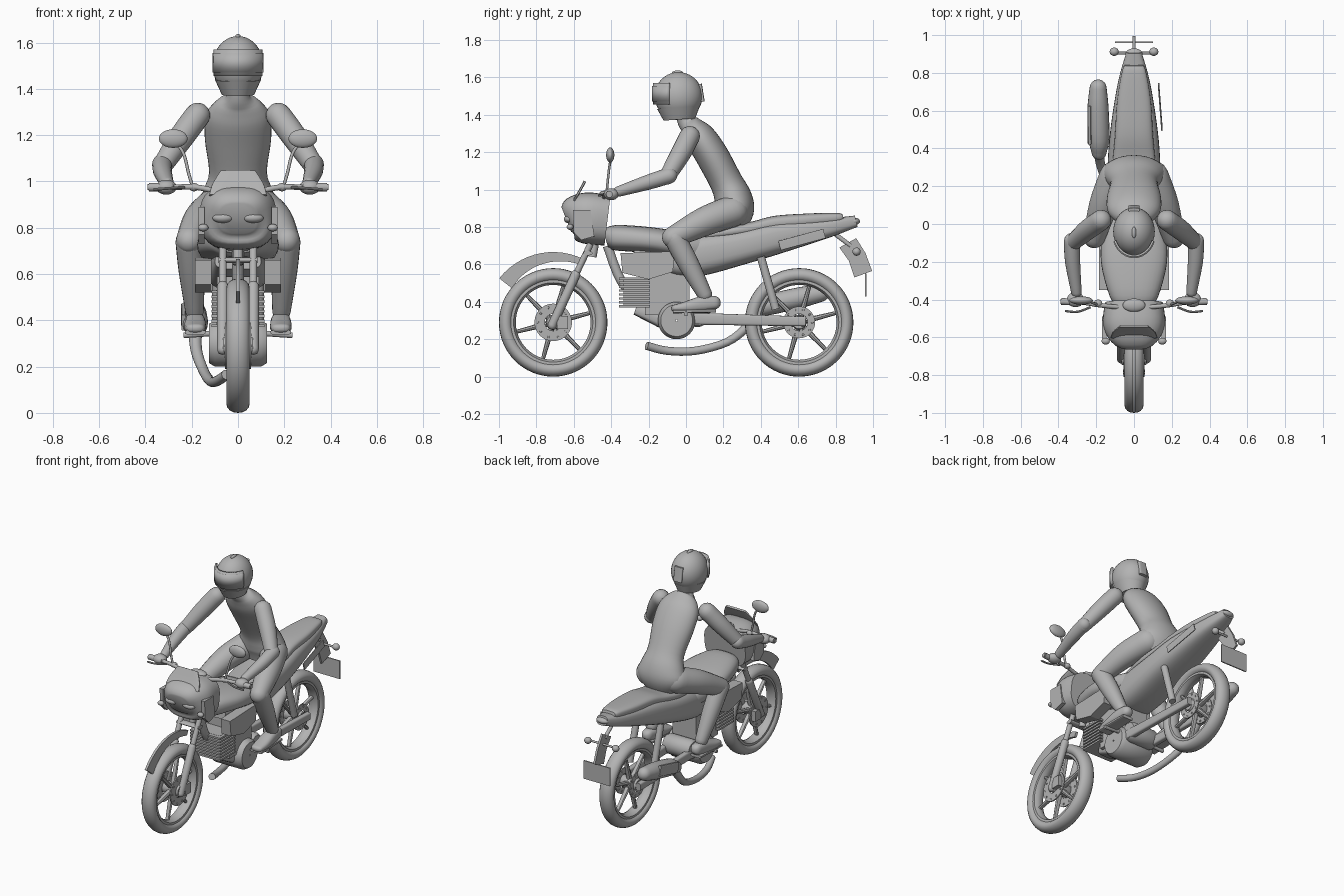
import bpy, bmesh, math
from mathutils import Vector

if "Cube" in bpy.data.objects:
    bpy.data.objects.remove(bpy.data.objects["Cube"])

grey = bpy.data.materials.new("plain grey")
grey.use_nodes = True
grey.diffuse_color = (0.45, 0.45, 0.45, 1)
grey.node_tree.nodes["Principled BSDF"].inputs["Base Color"].default_value = (0.45, 0.45, 0.45, 1)
TAU = math.tau


def finish(name, bm, angle=40):
    bmesh.ops.recalc_face_normals(bm, faces=bm.faces)
    mesh = bpy.data.meshes.new(name)
    bm.to_mesh(mesh)
    bm.free()
    mesh.materials.append(grey)
    mesh.shade_smooth()
    mesh.set_sharp_from_angle(angle=math.radians(angle))
    obj = bpy.data.objects.new(name, mesh)
    bpy.context.collection.objects.link(obj)
    return obj


def spline(pts, steps):
    """Catmull-Rom through sections of (x, y, z, half width, half depth)."""
    out = []
    for i in range(len(pts) - 1):
        a, b, c, d = pts[max(i - 1, 0)], pts[i], pts[i + 1], pts[min(i + 2, len(pts) - 1)]
        for k in range(steps):
            t = k / steps
            out.append([0.5 * (2 * q + (r - p) * t + (2 * p - 5 * q + 4 * r - s) * t * t
                        + (3 * q - p - 3 * r + s) * t ** 3) for p, q, r, s in zip(a, b, c, d)])
    return out + [list(pts[-1])]


def loft(name, secs, side=1, steps=4, sides=20, power=2, dome=False):
    secs = [(s[0] * side, *s[1:], s[-1]) if len(s) == 4 else (s[0] * side, *s[1:]) for s in secs]
    secs = spline(secs, steps)
    if dome:                                    # round off both ends
        for end, near in ((0, 1), (-1, -2)):
            p = Vector(secs[end][:3])
            out = (p - Vector(secs[near][:3])).normalized()
            a, b = secs[end][3:]
            for k in (0.35, 0.65, 0.88, 0.98):
                w = math.sqrt(1 - k * k)
                ring = [*(p + out * min(a, b) * k), a * w, b * w]
                secs.insert(0 if end == 0 else len(secs), ring)
    pts = [Vector(s[:3]) for s in secs]
    span = pts[-1] - pts[0]
    ref = Vector((0, 1, 0)) if abs(span.x) > max(abs(span.y), abs(span.z)) else Vector((1, 0, 0))
    bm, rings = bmesh.new(), []
    for i, s in enumerate(secs):
        t = (pts[min(i + 1, len(pts) - 1)] - pts[max(i - 1, 0)]).normalized()
        u = (ref - t * ref.dot(t)).normalized()
        v = t.cross(u)
        ring = []
        for k in range(sides):
            c, n = math.cos(TAU * k / sides), math.sin(TAU * k / sides)
            c, n = (math.copysign(abs(q) ** (2 / power), q) for q in (c, n))
            ring.append(bm.verts.new(pts[i] + u * c * s[3] + v * n * s[4]))
        rings.append(ring)
    for r, q in zip(rings, rings[1:]):
        for k in range(sides):
            bm.faces.new((r[k], r[k - 1], q[k - 1], q[k]))
    bm.faces.new(rings[0])
    bm.faces.new(rings[-1])
    return finish(name, bm)


def body(name, rows, power=2.5, dome=False):
    """Shell along y from rows of (y, bottom, top, half width)."""
    return loft(name, [(0, y, (lo + hi) / 2, w, (hi - lo) / 2) for y, lo, hi, w in rows],
                power=power, sides=32, dome=dome)


def lathe(name, profile, x, y, z, steps=48):
    """Spin a closed (x, radius) profile round an axle along x."""
    bm = bmesh.new()
    rings = [[bm.verts.new((x + px, y + r * math.cos(TAU * i / steps), z + r * math.sin(TAU * i / steps)))
              for px, r in profile] for i in range(steps)]
    n = len(profile)
    for i in range(steps):
        for k in range(n):
            bm.faces.new((rings[i - 1][k - 1], rings[i - 1][k], rings[i][k], rings[i][k - 1]))
    return finish(name, bm)


def plate(name, outline, x, thick):
    bm = bmesh.new()
    face = bm.faces.new([bm.verts.new((x - thick / 2, y, z)) for y, z in outline])
    new = bmesh.ops.extrude_face_region(bm, geom=[face])["geom"]
    bmesh.ops.translate(bm, vec=(thick, 0, 0), verts=[v for v in new if isinstance(v, bmesh.types.BMVert)])
    return finish(name, bm, 25)


def box(name, x, y, z, sx, sy, sz):
    return plate(name, [(y - sy, z - sz), (y + sy, z - sz), (y + sy, z + sz), (y - sy, z + sz)], x, 2 * sx)


def ball(name, centre, size):
    bm = bmesh.new()
    bmesh.ops.create_uvsphere(bm, u_segments=32, v_segments=20, radius=1)
    for v in bm.verts:
        v.co = Vector(c + p * s for c, p, s in zip(centre, v.co, size))
    return finish(name, bm)


def drum(name, r, half, x, y, z):
    return lathe(name, [(-half, 0.005), (-half, r * .85), (-half * .8, r), (half * .8, r),
                        (half, r * .85), (half, 0.005)], x, y, z)


# Wheels: tyre, rim, spokes, hub, discs
AXLE = 0.29
for label, wy, disc in (("front", -0.71, 0.1), ("rear", 0.605, 0.085)):
    tyre = [(0.05 * math.cos(TAU * k / 16), 0.253 + 0.037 * math.sin(TAU * k / 16)) for k in range(16)]
    lathe(label + "_tyre", tyre, 0, wy, AXLE, 64)
    lathe(label + "_rim", [(-.035, .232), (-.035, .212), (-.015, .2), (.015, .2), (.035, .212), (.035, .232)],
          0, wy, AXLE, 64)
    drum(label + "_hub", 0.04, 0.065, 0, wy, AXLE)
    for k in range(6):
        a = TAU * k / 6 + 0.25
        c, s = math.cos(a), math.sin(a)
        loft(label + "_spoke", [(0, wy + .03 * c, AXLE + .03 * s, .018, .016),
                                (0, wy + .21 * c, AXLE + .21 * s, .014, .01)], steps=1, sides=8)
    for s in (1, -1):
        lathe(label + "_disc", [(-.004, .045), (-.004, disc), (.004, disc), (.004, .045)],
              s * .052, wy, AXLE)
        for k in range(10):
            a = TAU * k / 10
            drum(label + "_disc_stud", .006, .006, s * .052, wy + disc * .82 * math.cos(a),
                 AXLE + disc * .82 * math.sin(a))

# Front blade fender and rear flap
arc = [math.radians(142 - 6 * k) for k in range(14)]
outer = [(-.71 + .366 * math.cos(a), .3 + .366 * math.sin(a)) for a in arc]
inner = [(-.71 + (.28 + .004 * k) * math.cos(a), .3 + (.28 + .004 * k) * math.sin(a)) for k, a in enumerate(arc)]
plate("front_fender", outer + inner[::-1], 0, .016)
plate("rear_flap", [(.82, .69), (.91, .74), (.96, .66), (.995, .565), (.9, .53), (.87, .62)], 0, .014)
box("number_plate", 0, .962, .49, .1, .004, .062)
loft("flap_bracket", [(0, .8, .76, .012), (0, .88, .7, .012)], steps=1)
loft("rear_signal_bar", [(-.1, .905, .668, .007), (.1, .905, .668, .007)], steps=1)

# Fairing, windscreen, lamps
body("headlamp_fairing", [(-.64, .77, .91, .08), (-.605, .735, .965, .135), (-.53, .71, .985, .165),
                          (-.42, .7, .97, .155)], 2.8)
loft("windscreen", [(0, -.6, .94, .125, .007), (0, -.57, .99, .11, .007), (0, -.54, 1.045, .075, .007)],
     power=5, sides=24)
loft("steering_stem", [(0, -.5, .64, .022), (0, -.44, .98, .022)], steps=1)
loft("lower_fork_clamp", [(-.085, -.525, .66, .025, .012), (.085, -.525, .66, .025, .012)], steps=1)
ball("steering_cap", (0, -.43, .975), (.06, .035, .02))
loft("handlebar", [(-.39, -.41, .975, .013), (-.28, -.415, .975, .012), (-.18, -.43, .975, .012),
                   (-.07, -.44, .955, .012), (.07, -.44, .955, .012), (.18, -.43, .975, .012),
                   (.28, -.415, .975, .012), (.39, -.41, .975, .013)], sides=12)

# Tank, body, seat, tail
body("fuel_tank", [(-.43, .69, .78, .09), (-.38, .675, .81, .13), (-.2, .66, .8, .175),
                   (-.03, .63, .775, .165), (.08, .6, .76, .13)])
body("side_bodywork", [(-.28, .62, .69, .1), (-.05, .535, .72, .13), (.08, .54, .76, .14), (.3, .6, .79, .14),
                       (.5, .66, .83, .125), (.75, .74, .845, .085), (.91, .8, .862, .04)], 3)
body("seat", [(0, .72, .775, .09), (.2, .74, .8, .12), (.36, .76, .83, .11), (.48, .78, .86, .1),
              (.65, .8, .872, .09), (.8, .82, .876, .065), (.84, .84, .87, .05)], 3)
ball("tail_lamp", (0, .9, .83), (.045, .03, .02))
loft("side_rail", [(.148, .5, .7, .004, .026), (.13, .74, .765, .004, .026)], steps=1, power=6)

# Engine
box("engine_block", 0, -.1, .46, .09, .12, .13)
for k in range(8):
    box("cooling_fin", 0, -.275, .376 + .021 * k, .115, .083, .006)
box("cylinder_core", 0, -.27, .45, .095, .065, .08)
drum("crankcase", .1, .125, 0, -.05, .3)
drum("gear_case", .065, .1, 0, .06, .33)
loft("front_mount", [(0, -.27, .36, .06, .03), (0, -.13, .31, .08, .05)], steps=1, power=4)
loft("down_frame", [(0, -.42, .7, .025), (0, -.34, .5, .025), (0, -.2, .36, .025)])
loft("exhaust_pipe", [(-.05, -.21, .165, .022), (-.09, -.1, .138, .022), (-.12, .05, .138, .022),
                      (-.15, .22, .185, .022), (-.18, .33, .27, .025), (-.185, .4, .36, .03)])
loft("muffler", [(-.185, .38, .36, .04), (-.185, .45, .385, .055), (-.19, .62, .425, .055),
                 (-.19, .72, .445, .045)], dome=True)
loft("muffler_shield", [(-.235, .43, .39, .01, .035), (-.237, .63, .44, .01, .035)], steps=1, power=5)

# Paired machine parts
for s, label in ((1, "left_"), (-1, "right_")):
    loft(label + "upper_fork", [(.066, -.71 + .09, .48, .017), (.066, -.51, .71, .017)], s, steps=1)
    loft(label + "lower_fork", [(.066, -.715, .275, .024), (.066, -.59, .545, .025)], s, steps=1, dome=True)
    box(label + "brake_caliper", s * .07, -.66, .29, .014, .03, .035)
    ball(label + "headlamp", (s * .065, -.625, .842), (.045, .028, .022))
    ball(label + "front_signal", (s * .15, -.62, .8), (.022, .018, .016))
    plate(label + "fairing_panel", [(-.605, .89), (-.51, .89), (-.49, .75), (-.56, .73), (-.6, .77)], s * .158, .025)
    ball(label + "mirror", (s * .28, -.405, 1.185), (.062, .022, .04))
    loft(label + "mirror_stem", [(.195, -.425, .975, .007), (.212, -.42, 1.03, .007),
                                 (.235, -.41, 1.12, .007), (.27, -.4, 1.17, .007)], s, sides=10)
    loft(label + "grip", [(.28, -.415, .975, .018), (.385, -.41, .975, .018)], s, steps=1)
    loft(label + "lever", [(.23, -.44, .975, .006), (.3, -.465, .97, .006), (.365, -.46, .965, .006)], s, sides=8)
    ball(label + "rear_signal", (s * .105, .912, .668), (.024, .022, .022))
    plate(label + "side_panel", [(-.35, .66), (-.06, .67), (-.07, .56), (-.2, .52), (-.34, .555)], s * .15, .07)
    loft(label + "swing_arm", [(.085, .03, .31, .02, .032), (.085, .64, .295, .018, .026)], s, steps=1, power=4)
    loft(label + "foot_peg", [(.09, .0, .345, .012), (.235, .0, .335, .012)], s, steps=1)
    loft(label + "shock", [(.09, .48, .36, .022), (.09, .4, .64, .022)], s, steps=1)

# Rider: torso and helmet
loft("torso", [(0, .26, .815, .12, .075), (0, .265, .89, .17, .1), (0, .25, .96, .15, .1), (0, .215, 1.04, .125, .088),
               (0, .14, 1.18, .143, .088), (0, .075, 1.28, .14, .082), (0, .03, 1.335, .1, .06),
               (0, .005, 1.365, .052, .05), (0, -.01, 1.43, .05, .05)], sides=32)
HEAD = (0, -.04, 1.5)
ball("helmet", HEAD, (.11, .128, .128))
loft("helmet_collar", [(0, -.035, 1.375, .07, .085), (0, -.04, 1.44, .1, .115)], steps=1, sides=32)
for name, lo, hi, swell in (("visor", 1.47, 1.555, 1.07), ("visor_frame", 1.455, 1.57, 1.03)):
    bands = [(-.075 * swell, .11 * swell, lo), (-.075 * swell, .11 * swell, hi)]
    bm = bmesh.new()
    rows = [[bm.verts.new((.105 * swell * math.sin(a), HEAD[1] - .126 * swell * math.cos(a), z))
             for a in [math.radians(-68 + 136 * k / 20) for k in range(21)]] for z in (lo, hi)]
    for k in range(20):
        bm.faces.new((rows[0][k], rows[0][k + 1], rows[1][k + 1], rows[1][k]))
    shell = finish(name, bm).modifiers.new("thickness", "SOLIDIFY")
    shell.thickness, shell.offset = .012, 0
loft("helmet_rear_vent", [(0, .075, 1.565, .03, .01), (0, .09, 1.47, .03, .01)], steps=1, power=4)
ball("helmet_crest", (0, -.045, 1.625), (.012, .03, .012))

# Rider: limbs
for s, label in ((1, "left_"), (-1, "right_")):
    loft(label + "upper_arm", [(.175, .02, 1.285, .055), (.245, -.03, 1.19, .054), (.325, -.1, 1.07, .043)],
         s, dome=True)
    loft(label + "forearm", [(.328, -.09, 1.075, .043), (.325, -.2, 1.04, .04), (.305, -.36, .99, .028)],
         s, dome=True)
    ball(label + "hand", (s * .31, -.4, .975), (.045, .04, .032))
    ball(label + "hip_switch", (s * .19, -.42, .975), (.022, .02, .018))
    loft(label + "thigh", [(.1, .25, .885, .085), (.16, .1, .83, .078), (.21, -.07, .745, .058)], s, dome=True)
    loft(label + "shin", [(.212, -.06, .74, .058), (.2, .01, .61, .056), (.188, .1, .44, .04)], s, dome=True)
    loft(label + "boot", [(.185, .15, .395, .036, .036), (.185, .09, .39, .043, .042), (.185, 0, .372, .047, .03),
                          (.185, -.06, .365, .04, .02)], s, power=2.6, dome=True)
    loft(label + "sole", [(.185, .16, .352, .04, .01), (.185, -.07, .348, .045, .01)], s, steps=1, power=4)
